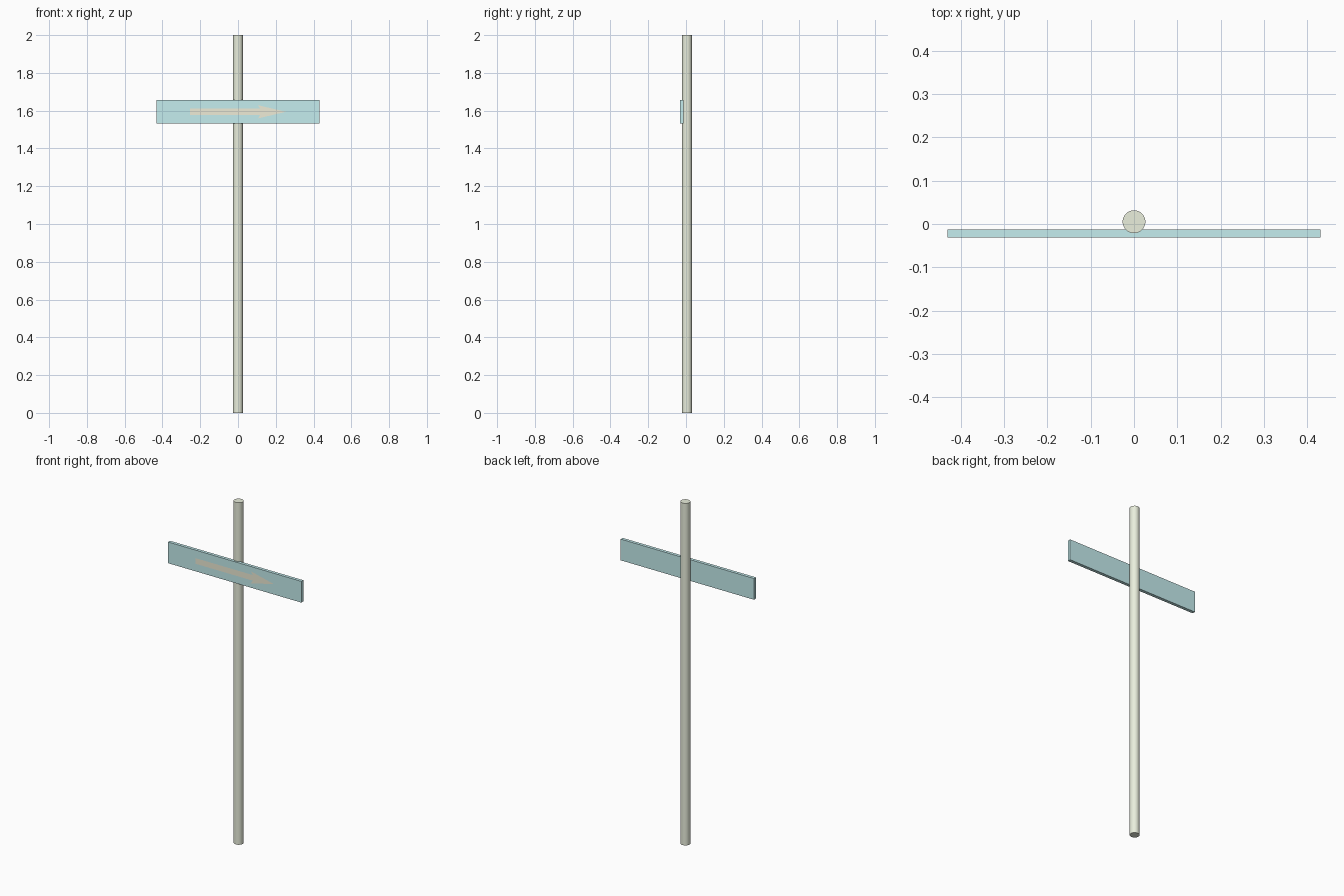
import bpy, bmesh

if "Cube" in bpy.data.objects:
    bpy.data.objects.remove(bpy.data.objects["Cube"])


def colour(obj, name, rgb):
    mat = bpy.data.materials.new(name)
    mat.diffuse_color = (*rgb, 1)
    mat.use_nodes = True
    mat.node_tree.nodes["Principled BSDF"].inputs["Base Color"].default_value = mat.diffuse_color
    obj.data.materials.append(mat)


# Round pole
R = 0.0265
bpy.ops.mesh.primitive_cylinder_add(vertices=24, radius=R, depth=2,
                                    location=(0, 0.0317 - R, 1))
pole = bpy.context.object
pole.name = "pole"
bpy.ops.object.shade_smooth_by_angle()
colour(pole, "pole_paint", (0.82, 0.86, 0.72))

# Sign board, slightly sunk into the front of the pole
front, back = -0.0310, -0.0125
bpy.ops.mesh.primitive_cube_add(size=1, location=(0, (front + back) / 2, 1.595))
board = bpy.context.object
board.name = "sign_board"
board.scale = (0.862, back - front, 0.124)
bpy.ops.object.transform_apply(location=False, rotation=False, scale=True)
colour(board, "board_paint", (0.56, 0.85, 0.86))

# Flat painted arrow just in front of the board: upper half outline, then mirrored
half = [(-0.254, 0.0165), (0.118, 0.0165), (0.106, 0.035)]
outline = [(x, -z) for x, z in half] + [(0.254, 0)] + half[::-1]
bm = bmesh.new()
bm.faces.new([bm.verts.new((x, -0.0317, 1.594 + z)) for x, z in outline])
mesh = bpy.data.meshes.new("arrow")
bm.to_mesh(mesh)
bm.free()
arrow = bpy.data.objects.new("arrow", mesh)
bpy.context.collection.objects.link(arrow)
colour(arrow, "arrow_paint", (0.86, 0.84, 0.68))
